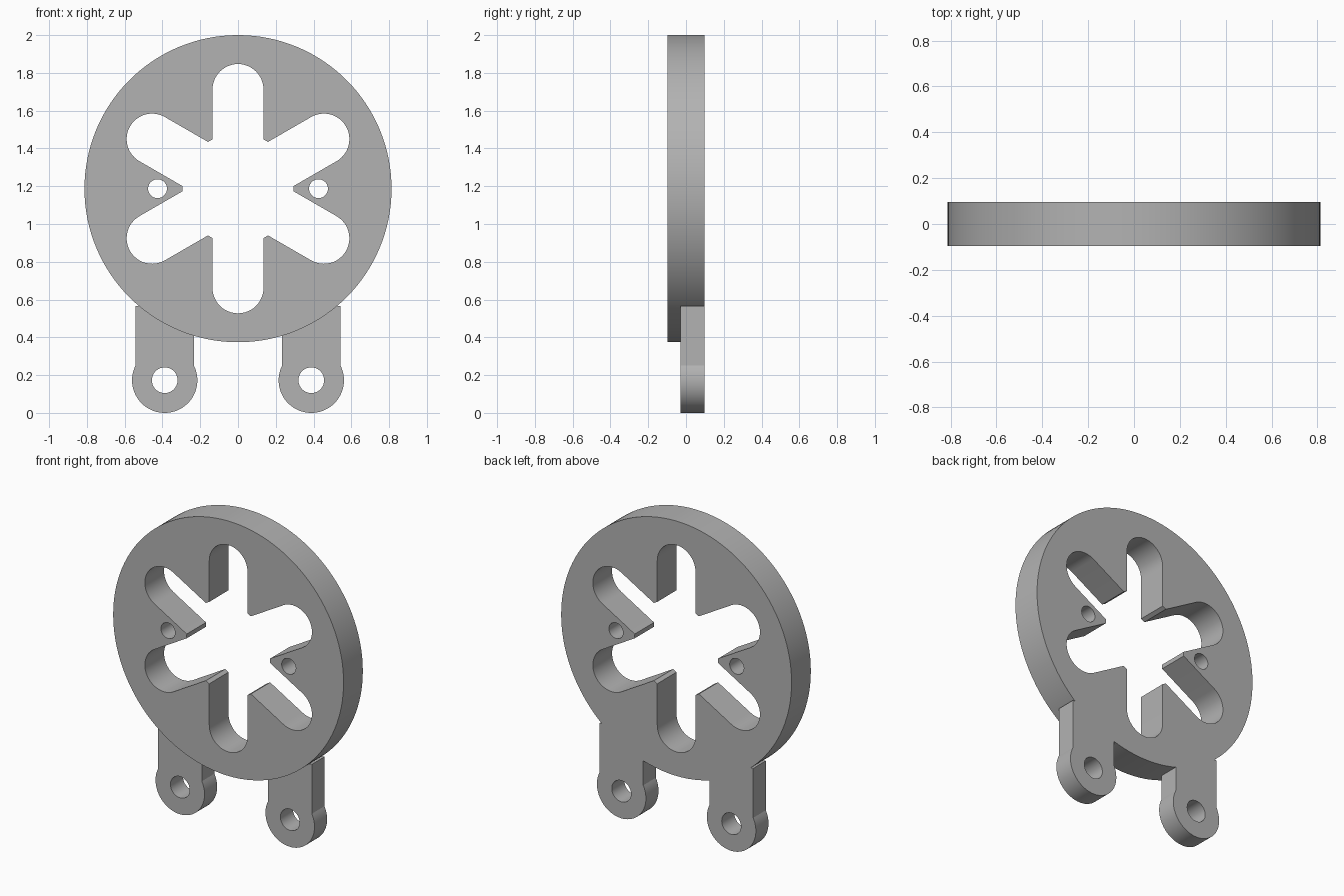
import bpy, bmesh, math
from mathutils import Vector

cube = bpy.data.objects.get("Cube")
if cube:
    bpy.data.objects.remove(cube, do_unlink=True)

HALF = 0.097                  # half thickness of the disc
LEG_FRONT = -0.03             # front plane of the legs
CENTRE = Vector((0, 1.187))   # disc centre in x, z
RADIUS = 0.813

grey = bpy.data.materials.new("grey")
grey.use_nodes = True
colour = (0.45, 0.45, 0.45, 1)
grey.diffuse_color = colour
grey.node_tree.nodes["Principled BSDF"].inputs["Base Color"].default_value = colour


def arc(centre, radius, start, end, steps):
    """Points on an arc in the x, z plane, angles in degrees."""
    angles = [math.radians(start + (end - start) * i / steps) for i in range(steps + 1)]
    return [Vector((centre[0] + radius * math.cos(a), centre[1] + radius * math.sin(a)))
            for a in angles]


def circle(centre, radius, steps):
    return arc(centre, radius, 0, 360, steps)[:-1]


def plate(name, outline, front, back):
    """Extrude an x, z outline from front to back along y."""
    bm = bmesh.new()
    face = bm.faces.new([bm.verts.new((p.x, front, p.y)) for p in outline])
    new = bmesh.ops.extrude_face_region(bm, geom=[face])["geom"]
    verts = [v for v in new if isinstance(v, bmesh.types.BMVert)]
    bmesh.ops.translate(bm, verts=verts, vec=(0, back - front, 0))
    bmesh.ops.recalc_face_normals(bm, faces=bm.faces)
    mesh = bpy.data.meshes.new(name)
    bm.to_mesh(mesh)
    bm.free()
    mesh.materials.append(grey)
    obj = bpy.data.objects.new(name, mesh)
    bpy.context.collection.objects.link(obj)
    return obj


def combine(target, tool, operation):
    mod = target.modifiers.new(operation.lower(), "BOOLEAN")
    mod.operation = operation
    mod.solver = "EXACT"
    mod.object = tool
    bpy.context.view_layer.objects.active = target
    bpy.ops.object.modifier_apply(modifier=mod.name)
    bpy.data.objects.remove(tool, do_unlink=True)


def cut(target, outline):
    combine(target, plate("cutter", outline, -0.3, 0.3), "DIFFERENCE")


# Round disc
disc = plate("slotted_disc", circle(CENTRE, RADIUS, 128), -HALF, HALF)

# Six-armed opening: rounded slots joined by short arcs of the central bore
SLOT, REACH, BORE = 0.135, 0.525, 0.294
edge = math.degrees(math.asin(SLOT / BORE))
opening = []
for k in range(6):
    a = 30 + 60 * k
    direction = Vector((math.cos(math.radians(a)), math.sin(math.radians(a))))
    opening += arc(CENTRE, BORE, a - 60 + edge, a - edge, 2)
    opening += arc(CENTRE + REACH * direction, SLOT, a - 90, a + 90, 24)
cut(disc, opening)

for side in (-1, 1):
    # Leg: straight strap with a wider round eye at the foot
    x, eye_r, half_w, top = side * 0.388, 0.173, 0.154, 0.567
    eye = (x, eye_r)
    tilt = math.degrees(math.acos(half_w / eye_r))
    outline = arc(eye, eye_r, 180 - tilt, 360 + tilt, 48)
    outline += [Vector((x + half_w, top)), Vector((x - half_w, top))]
    leg = plate("leg", outline, LEG_FRONT, HALF)
    cut(leg, circle(eye, 0.068, 40))
    combine(disc, leg, "UNION")
    # Small bolt hole beside the opening
    cut(disc, circle(CENTRE + Vector((side * 0.426, 0)), 0.05, 32))

bpy.ops.object.select_all(action="DESELECT")
disc.select_set(True)
bpy.context.view_layer.objects.active = disc
bpy.ops.object.shade_smooth_by_angle(angle=math.radians(20))
